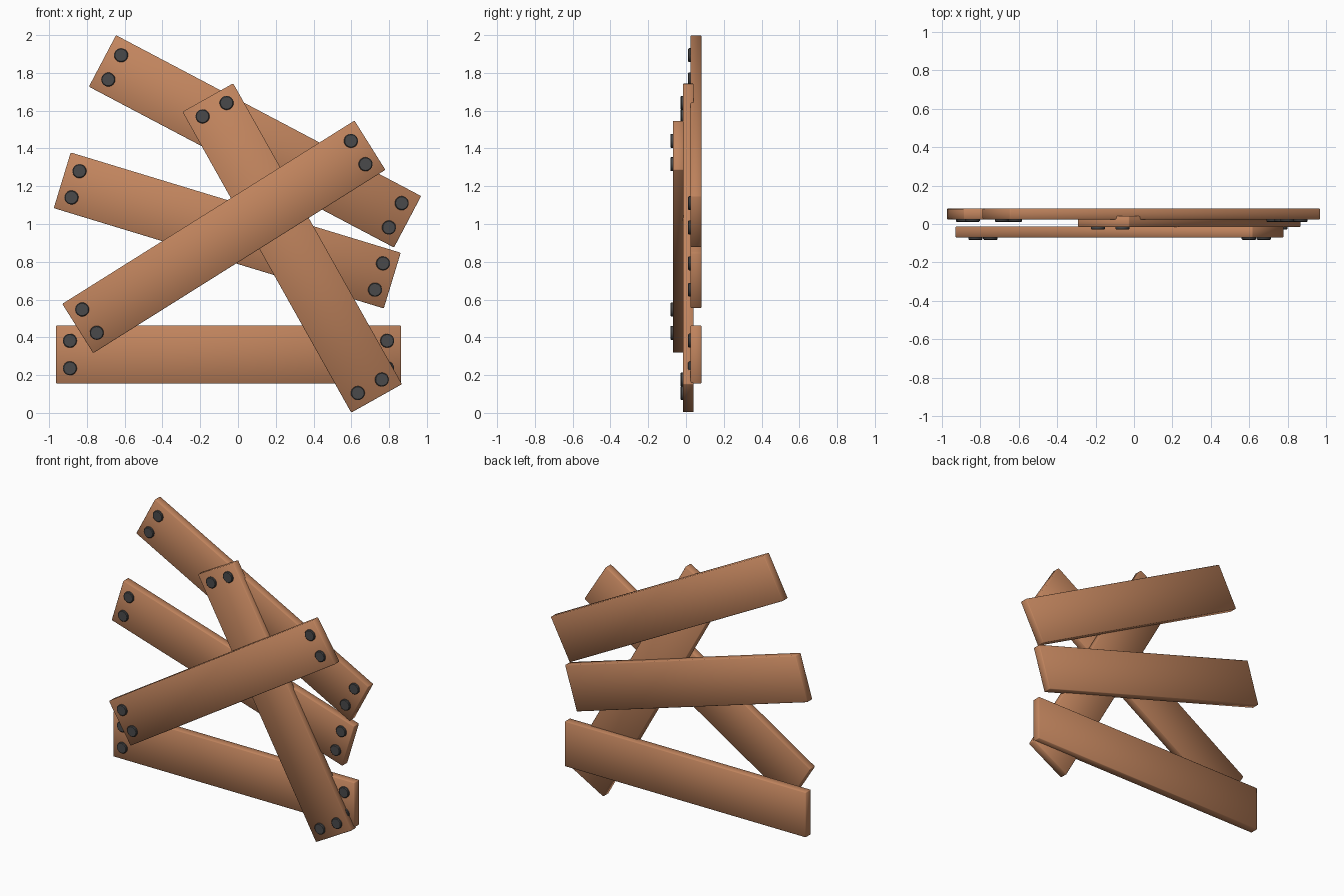
import bpy, bmesh, math
from mathutils import Matrix

if "Cube" in bpy.data.objects:
    bpy.data.objects.remove(bpy.data.objects["Cube"])

LENGTH, WIDTH, THICK = 1.826, 0.308, 0.057
NAIL_R, NAIL_OUT = 0.037, 0.013


def material(name, rgb):
    m = bpy.data.materials.new(name)
    m.diffuse_color = (*rgb, 1)
    m.use_nodes = True
    m.node_tree.nodes["Principled BSDF"].inputs["Base Color"].default_value = m.diffuse_color
    return m


wood = material("brown wood", (0.53, 0.23, 0.11))
iron = material("dark iron", (0.068, 0.068, 0.07))


def add_object(name, bm, mat, matrix, angle):
    mesh = bpy.data.meshes.new(name)
    bmesh.ops.recalc_face_normals(bm, faces=bm.faces)
    bm.to_mesh(mesh)
    bm.free()
    mesh.materials.append(mat)
    ob = bpy.data.objects.new(name, mesh)
    bpy.context.collection.objects.link(ob)
    ob.matrix_world = matrix
    bpy.ops.object.select_all(action='DESELECT')
    ob.select_set(True)
    bpy.context.view_layer.objects.active = ob
    bpy.ops.object.shade_smooth_by_angle(angle=math.radians(angle))
    return ob


def plank(name, x, z, front_y, degrees):
    """Board in the XZ plane, tilted about y, with four nail heads in front."""
    frame = (Matrix.Translation((x, front_y, z))
             @ Matrix.Rotation(math.radians(-degrees), 4, 'Y'))

    # board with slightly eased edges
    bm = bmesh.new()
    bmesh.ops.create_cube(bm, size=1, matrix=Matrix.Translation((0, THICK / 2, 0))
                          @ Matrix.Diagonal((LENGTH, THICK, WIDTH, 1)))
    bmesh.ops.bevel(bm, geom=bm.edges[:], offset=0.004, segments=1,
                    affect='EDGES', profile=0.5)
    add_object(name, bm, wood, frame, 60)

    # nail heads, a pair at each end
    bm = bmesh.new()
    for u in (-0.84, 0.84):
        for v in (-0.073, 0.073):
            place = (Matrix.Translation((u, 0, v))
                     @ Matrix.Rotation(math.pi / 2, 4, 'X'))
            for r1, r2, a, b in ((NAIL_R, NAIL_R, -0.01, 0.009),
                                 (NAIL_R, NAIL_R * 0.88, 0.009, NAIL_OUT)):
                bmesh.ops.create_cone(
                    bm, cap_ends=(r1 != r2), segments=24, radius1=r1, radius2=r2,
                    depth=b - a,
                    matrix=place @ Matrix.Translation((0, 0, (a + b) / 2)))
    bmesh.ops.remove_doubles(bm, verts=bm.verts[:], dist=0.0005)
    # drop the hidden cap between the two rings
    hidden = [f for f in bm.faces if len(f.verts) > 4
              and abs(f.calc_center_median().y + 0.009) < 0.001]
    bmesh.ops.delete(bm, geom=hidden, context='FACES_ONLY')
    add_object(name + "_nails", bm, iron, frame, 30)


# three boards at the back
plank("top_board", 0.09, 1.4375, 0.024, -27.8)
plank("middle_board", -0.057, 0.966, 0.024, -16.9)
plank("bottom_board", -0.05, 0.309, 0.024, 0)
# two crossing braces in front
plank("steep_brace", 0.287, 0.873, -0.016, -60.7)
plank("front_brace", -0.075, 0.932, -0.07, 32.1)
